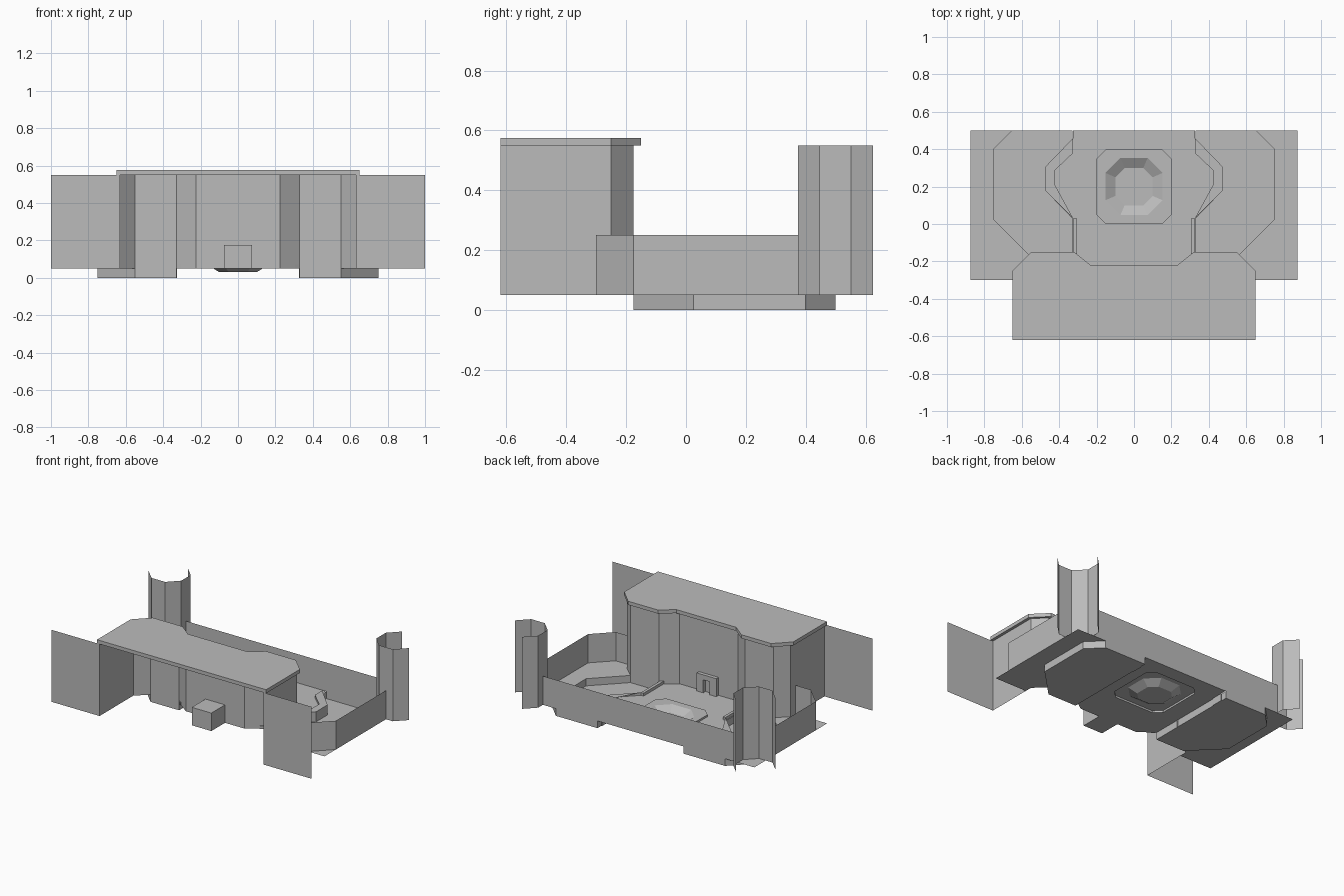
import bpy
import bmesh

cube = bpy.data.objects.get("Cube")
if cube:
    bpy.data.objects.remove(cube, do_unlink=True)

grey = bpy.data.materials.new("plain_grey")
grey.use_nodes = True
COLOUR = (0.5, 0.5, 0.5, 1)
grey.diffuse_color = COLOUR
grey.node_tree.nodes["Principled BSDF"].inputs["Base Color"].default_value = COLOUR

GROUND, FLOOR, KERB, LOW, HIGH, ROOF = 0, 0.05, 0.07, 0.25, 0.55, 0.575
SIDES = ((1, "left"), (-1, "right"))


def finish(name, bm, closed=False):
    if closed:
        bmesh.ops.recalc_face_normals(bm, faces=bm.faces[:])
    mesh = bpy.data.meshes.new(name)
    bm.to_mesh(mesh)
    bm.free()
    mesh.materials.append(grey)
    obj = bpy.data.objects.new(name, mesh)
    bpy.context.collection.objects.link(obj)


def flip(path, side):
    return [(x * side, y) for x, y in path]


def both(path):
    """Complete a left half outline with its mirror image."""
    return path + flip(path, -1)[::-1]


def add_loop(bm, path, z):
    return [bm.verts.new((x, y, z)) for x, y in path]


def bridge(bm, a, b, closed=False):
    for i in range(len(a) if closed else len(a) - 1):
        j = (i + 1) % len(a)
        bm.faces.new((a[i], a[j], b[j], b[i]))


def wall(name, path, z0, z1):
    bm = bmesh.new()
    bridge(bm, add_loop(bm, path, z0), add_loop(bm, path, z1))
    finish(name, bm)


def sheet(name, path, z, hole=None):
    bm = bmesh.new()
    edges = []
    for path in filter(None, (path, hole)):
        v = add_loop(bm, path, z)
        edges += [bm.edges.new((v[i - 1], v[i])) for i in range(len(v))]
    bmesh.ops.triangle_fill(bm, edges=edges, use_beauty=True)
    for f in bm.faces:
        f.normal_update()
        if f.normal.z < 0:
            f.normal_flip()
    bmesh.ops.dissolve_limit(bm, angle_limit=0.01, verts=bm.verts[:], edges=bm.edges[:])
    finish(name, bm)


def prism(name, path, z0, z1):
    bm = bmesh.new()
    low, high = add_loop(bm, path, z0), add_loop(bm, path, z1)
    bridge(bm, low, high, True)
    bm.faces.new(low)
    bm.faces.new(high)
    finish(name, bm, True)


def octagon(r, cut, cx=0, cy=0):
    k = r - cut
    pts = [(r, -k), (r, k), (k, r), (-k, r), (-r, k), (-r, -k), (-k, -r), (k, -r)]
    return [(cx + x, cy + y) for x, y in pts]


# Building shell, open at the front, with overhanging roof
wall("building_wall", both([(0.63, -0.62), (0.63, -0.25), (0.55, -0.175),
                            (0.33, -0.175), (0.225, -0.25)]), FLOOR, HIGH)
prism("roof", both([(0.65, -0.62), (0.65, -0.25), (0.55, -0.15),
                    (0.32, -0.15), (0.23, -0.222)]), HIGH, ROOF)

# Central floor with a rimmed octagonal basin
rim = octagon(0.2, 0.05, 0, 0.2)
sheet("central_floor", both([(0.325, 0.5), (0.325, 0.46), (0.475, 0.305), (0.475, 0.18),
                             (0.33, 0.03), (0.33, -0.175), (0.225, -0.25)]), FLOOR, rim)
bm = bmesh.new()
rings = [add_loop(bm, p, z) for p, z in (
    (rim, FLOOR), (rim, 0.063), (octagon(0.153, 0.08, 0, 0.2), 0.063),
    (octagon(0.1, 0.05, 0, 0.2), 0.03))]
for a, b in zip(rings, rings[1:]):
    bridge(bm, a, b, True)
bm.faces.new(rings[-1])
finish("basin", bm)

# Back wall
wall("back_wall", [(-0.75, 0.5), (0.75, 0.5)], FLOOR, LOW)

for s, side in SIDES:
    # Flat wing beside the open front
    wall(side + "_front_wing", flip([(0.63, -0.62), (1, -0.62)], s), FLOOR, HIGH)

    # Sunken side floor and the ledge around it
    pit_edge = [(0.33, -0.175), (0.55, -0.175), (0.75, 0.025),
                (0.75, 0.4), (0.65, 0.5), (0.33, 0.5)]
    sheet(side + "_sunken_floor", flip(pit_edge, s), GROUND)
    wall(side + "_sunken_edge", flip(pit_edge + pit_edge[:1], s), GROUND, FLOOR)
    sheet(side + "_ledge", flip(pit_edge[1:5] + [(0.875, 0.5), (0.875, -0.3),
                                (0.63, -0.3), (0.63, -0.25)], s), FLOOR)

    # Low side wall
    wall(side + "_low_wall", flip([(0.63, -0.3), (0.75, -0.3), (0.875, -0.175),
                                   (0.875, 0.375)], s), FLOOR, LOW)

    # Open octagonal corner tower: five faces turned to the yard
    tower = octagon(0.125, 0.073, 0.875, 0.5)
    wall(side + "_corner_tower", flip(tower[3:] + tower[:1], s), FLOOR, HIGH)

    # Kerb and straight bar around the middle
    prism(side + "_kerb", flip([(0.325, 0.46), (0.475, 0.305), (0.475, 0.18), (0.325, 0.03),
                                (0.425, 0.13), (0.425, 0.285), (0.325, 0.38)], s), GROUND, KERB)
    prism(side + "_bar", flip([(0.305, -0.2), (0.325, -0.185),
                               (0.325, 0.03), (0.305, 0.03)], s), FLOOR, KERB)

# Door box behind the wall, and its arch standing on the yard side
prism("door_box", both([(0.075, -0.4), (0.075, -0.25)]), FLOOR, 0.175)
prism("arch_top", both([(0.075, -0.25), (0.075, -0.225)]), 0.14, 0.175)
for s, side in SIDES:
    prism(side + "_arch_post", flip([(0.025, -0.25), (0.075, -0.25),
                                     (0.075, -0.225), (0.025, -0.225)], s), FLOOR, 0.14)
